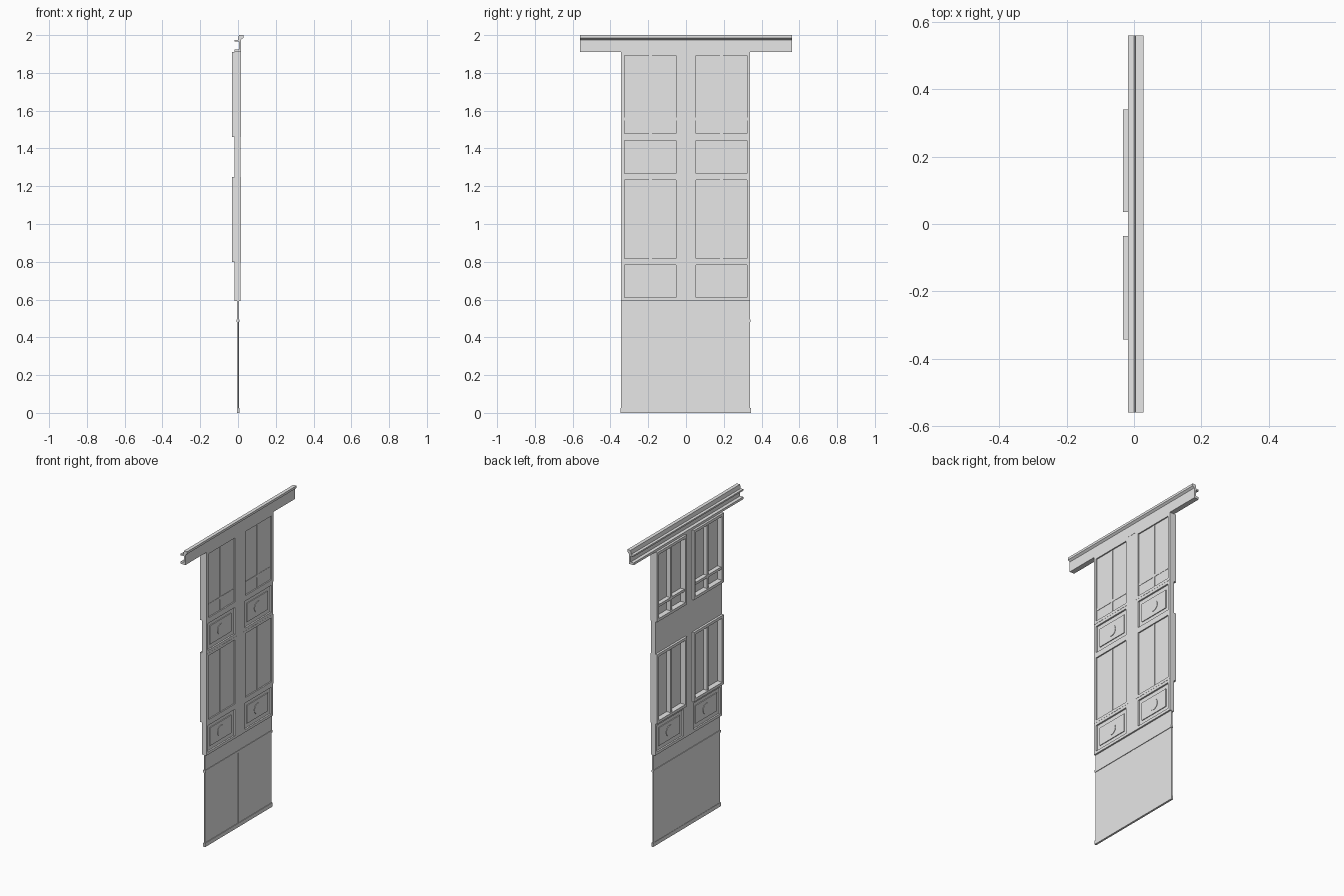
import bpy, bmesh, math
from mathutils import Matrix, Vector

old = bpy.data.objects.get("Cube")
if old:
    bpy.data.objects.remove(old)

grey = bpy.data.materials.new("plain_grey")
grey.use_nodes = True
COLOUR = (0.8, 0.8, 0.8, 1)
grey.diffuse_color = COLOUR
grey.node_tree.nodes["Principled BSDF"].inputs["Base Color"].default_value = COLOUR


def finish(name, bm):
    bmesh.ops.recalc_face_normals(bm, faces=bm.faces)
    mesh = bpy.data.meshes.new(name)
    bm.to_mesh(mesh)
    bm.free()
    mesh.materials.append(grey)
    obj = bpy.data.objects.new(name, mesh)
    bpy.context.collection.objects.link(obj)
    return obj


def add_box(bm, x, y, z):
    size = Vector((x[1] - x[0], y[1] - y[0], z[1] - z[0]))
    mid = Vector((x[0] + x[1], y[0] + y[1], z[0] + z[1])) / 2
    bmesh.ops.create_cube(bm, size=1, matrix=Matrix.Translation(mid) @ Matrix.Diagonal(size).to_4x4())


def box(name, x, y, z):
    bm = bmesh.new()
    add_box(bm, x, y, z)
    return finish(name, bm)


def add_frame(bm, x, y, z, w):
    # Four bars around a rectangular opening
    for side in ((y[0], y[0] + w), (y[1] - w, y[1])):
        add_box(bm, x, side, z)
    for bar in ((z[0], z[0] + w), (z[1] - w, z[1])):
        add_box(bm, x, (y[0] + w, y[1] - w), bar)


def extrude_profile(name, points, half):
    bm = bmesh.new()
    face = bm.faces.new([bm.verts.new((x, -half, z)) for x, z in points])
    moved = bmesh.ops.extrude_face_region(bm, geom=[face])["geom"]
    bmesh.ops.translate(bm, vec=(0, 2 * half, 0), verts=[v for v in moved if isinstance(v, bmesh.types.BMVert)])
    return finish(name, bm)


def window(name, y, z, crossbar=None):
    bm = bmesh.new()
    add_frame(bm, (-0.032, 0.015), y, z, 0.018)
    mid = (y[0] + y[1]) / 2
    add_box(bm, (-0.025, 0.009), (mid - 0.008, mid + 0.008), z)
    if crossbar:
        add_box(bm, (-0.025, 0.009), y, (crossbar - 0.008, crossbar + 0.008))
    finish(name + "_frame", bm)
    box(name + "_pane", (0.002, 0.007), y, z)


def add_ornament(bm, x, y, z):
    # Raised field with a shallow round boss
    inset = 0.045
    add_box(bm, x, (y[0] + inset, y[1] - inset), (z[0] + inset, z[1] - inset))
    mid = Vector((x[0] + x[1], y[0] + y[1], z[0] + z[1])) / 2
    bmesh.ops.create_cone(bm, cap_ends=True, segments=24, radius1=0.035, radius2=0.035, depth=x[1] - x[0] + 0.006,
                          matrix=Matrix.Translation(mid) @ Matrix.Rotation(math.pi / 2, 4, "Y"))


def panel(name, y, z, back_relief):
    bm = bmesh.new()
    add_box(bm, (-0.008 if back_relief else -0.018, 0.004), y, z)
    add_frame(bm, (0, 0.014), y, z, 0.018)
    add_ornament(bm, (0, 0.009), y, z)
    if back_relief:
        add_frame(bm, (-0.018, 0), y, z, 0.018)
        add_ornament(bm, (-0.013, 0), y, z)
    finish(name, bm)


# Overhead rail, open towards the back
extrude_profile("header_rail", [
    (0.015, 1.91), (0.015, 1.975), (0.028, 1.985), (0.028, 2.0), (0.005, 2.0),
    (0, 1.975), (-0.018, 1.975), (-0.018, 1.965), (0.004, 1.965), (0.004, 1.925),
    (-0.018, 1.925), (-0.018, 1.91)], 0.56)

# Central upright
box("centre_stile", (-0.018, 0.014), (-0.035, 0.035), (0.593, 1.91))

# Door halves
for side, y in (("right", (-0.343, -0.035)), ("left", (0.035, 0.34))):
    window(side + "_upper_window", y, (1.46, 1.91), 1.555)
    panel(side + "_middle_panel", y, (1.25, 1.46), False)
    window(side + "_lower_window", y, (0.8, 1.25))
    panel(side + "_lower_panel", y, (0.593, 0.8), True)

# Thin lower section with ledges
box("apron", (-0.004, 0.004), (-0.343, 0.34), (0.48, 0.6))
box("apron_ledge", (-0.008, 0.007), (-0.345, 0.342), (0.48, 0.495))
for side, y in (("right", (-0.343, -0.004)), ("left", (0.004, 0.34))):
    box(side + "_base_sheet", (-0.004, 0.003), y, (0.02, 0.48))
box("base_joint", (-0.004, 0.006), (-0.005, 0.005), (0.02, 0.48))
box("bottom_strip", (-0.006, 0.007), (-0.347, 0.345), (0, 0.025))
